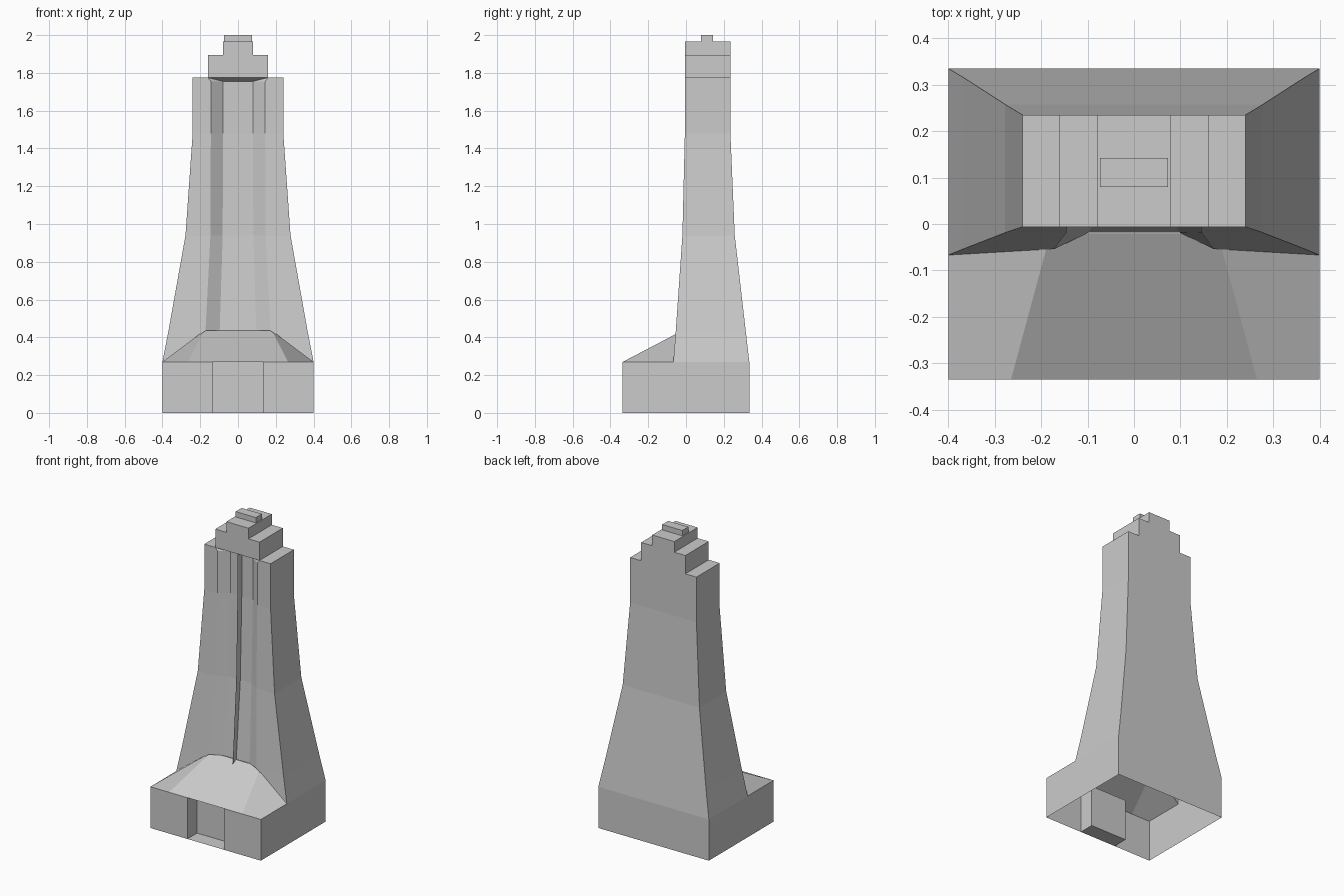
import bpy
import bmesh

if "Cube" in bpy.data.objects:
    bpy.data.objects.remove(bpy.data.objects["Cube"])


def make(name, verts, faces):
    """Mesh object from points and faces, with doubles merged and normals outward."""
    me = bpy.data.meshes.new(name)
    ob = bpy.data.objects.new(name, me)
    bpy.context.collection.objects.link(ob)
    bm = bmesh.new()
    vs = [bm.verts.new(v) for v in verts]
    for f in faces:
        bm.faces.new([vs[i] for i in f])
    bmesh.ops.remove_doubles(bm, verts=bm.verts, dist=1e-4)
    loose = [v for v in bm.verts if not v.link_faces]
    bmesh.ops.delete(bm, geom=loose, context='VERTS')
    bmesh.ops.recalc_face_normals(bm, faces=bm.faces)
    bm.to_mesh(me)
    bm.free()
    return ob


def bands(rings, n, closed=True, skip=()):
    """Quads between consecutive rings of n points."""
    return [(r * n + k, r * n + (k + 1) % n, (r + 1) * n + (k + 1) % n, (r + 1) * n + k)
            for r in range(rings - 1) for k in range(n if closed else n - 1)
            if (r, k) not in skip]


W, D, H = 0.4, 0.335, 0.27      # half width, half depth, base height
O, R = 0.132, -0.235            # opening half width, recess back

# hearth base: open-bottomed walls that fold in around the fire opening
path = [(-O, -D), (-W, -D), (-W, D), (W, D), (W, -D), (O, -D), (O, R), (-O, R)]
make("hearth_base", [(x, y, z) for z in (0, H) for x, y in path],
     bands(2, 8) + [(0, 5, 6, 7), (8, 13, 14, 15)])

# sloping hood over the hearth
half = [(W, -D, H), (0.265, -D, H), (0.18, -0.02, 0.435), (W, -0.067, H)]
make("hood", half + [(-x, y, z) for x, y, z in half],
     [(0, 1, 2, 3), (4, 5, 6, 7), (1, 5, 6, 2)])

# tapered chimney with a splayed channel down the front
# z, half width, front y, back y, channel outer, channel inner, channel depth
levels = [(H, W, -0.067, D, W, W, 0),
          (0.435, 0.368, -0.054, 0.316, 0.172, 0.097, 0.036),
          (0.94, 0.278, -0.019, 0.258, 0.146, 0.081, 0.043),
          (1.48, 0.24, -0.006, 0.235, 0.144, 0.08, 0.045),
          (1.755, 0.24, -0.006, 0.235, 0.144, 0.08, 0.045),
          (1.775, 0.24, -0.006, 0.235, 0.16, 0.159, 0)]
verts = []
for z, w, f, b, c, i, d in levels:
    verts += [(-w, f, z), (-c, f, z), (-i, f + d, z), (i, f + d, z),
              (c, f, z), (w, f, z), (w, b, z), (-w, b, z)]
# the hood covers the lowest part of the channel; the corner faces become triangles
faces = bands(len(levels), 8, skip={(0, k) for k in range(5)})
faces += [(0, 9, 8), (5, 13, 12)]
make("chimney", verts, faces)

# thin fin down the middle of the channel
fin = [(0, y, z) for z, y in ((0.415, -0.055), (0.94, -0.019), (1.48, -0.006), (1.77, -0.006))]
fin = [p for x, y, z in fin for p in ((x, y, z), (x, y + 0.046, z))]
make("channel_fin", fin, bands(4, 2, closed=False))

# stepped top
steps = [(0.24, 1.775), (0.16, 1.775), (0.16, 1.895), (0.08, 1.895), (0.08, 1.965)]
prof = steps + [(-x, z) for x, z in reversed(steps)]
make("stepped_top", [(x, y, z) for y in (-0.006, 0.235) for x, z in prof],
     bands(2, 10, closed=False) + [tuple(range(1, 9)), tuple(range(11, 19))])

# small flue block on the crown
bottom = [(-0.073, 0.08), (0.073, 0.08), (0.073, 0.142), (-0.073, 0.142)]
make("flue_block", [(x, y, z) for z in (1.965, 2.0) for x, y in bottom],
     bands(2, 4) + [(4, 5, 6, 7)])
